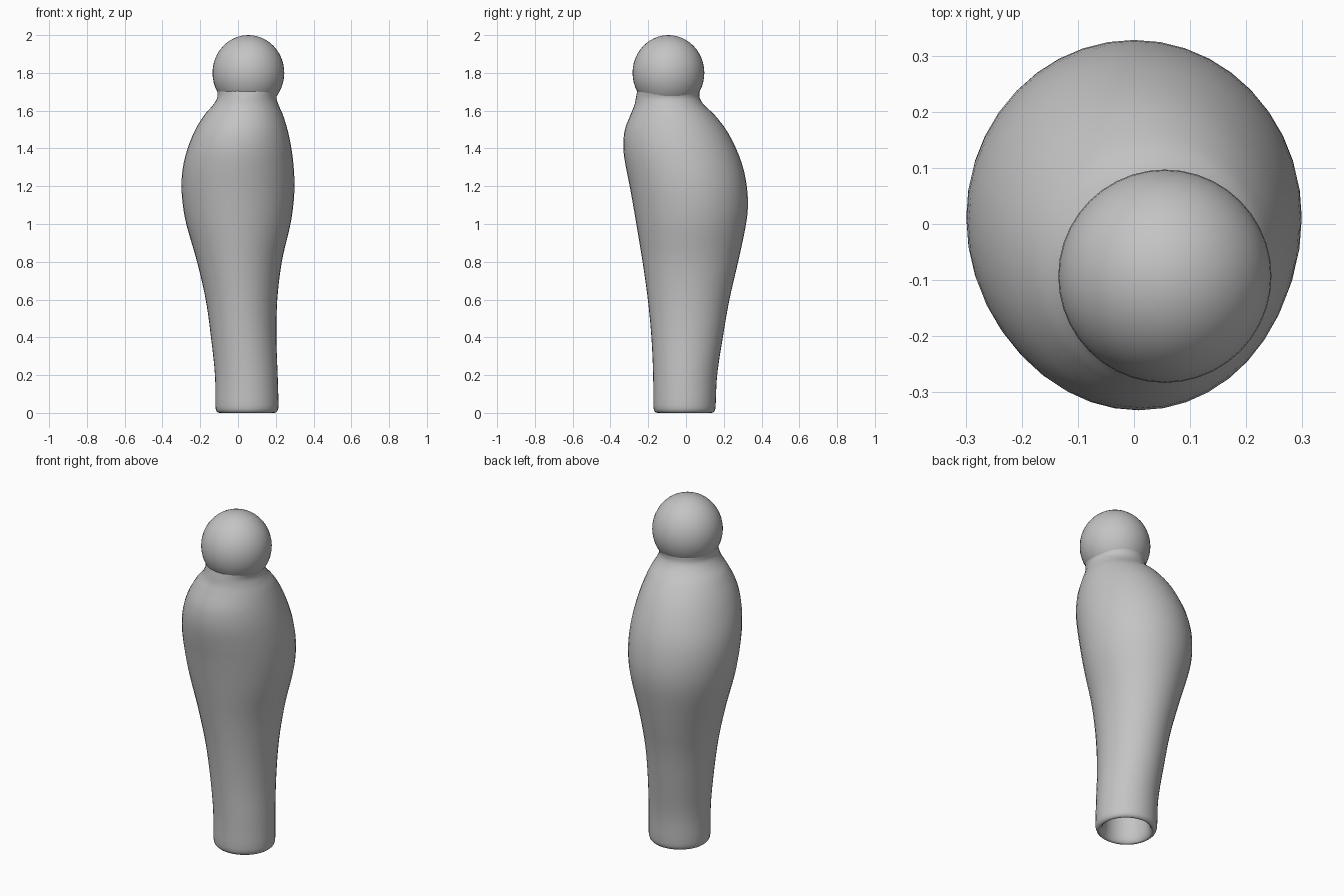
import bpy, bmesh, math

if "Cube" in bpy.data.objects:
    bpy.data.objects.remove(bpy.data.objects["Cube"])

SEGMENTS = 40

grey = bpy.data.materials.new("plain grey")
grey.diffuse_color = (0.55, 0.55, 0.55, 1)
grey.use_nodes = True
grey.node_tree.nodes["Principled BSDF"].inputs["Base Color"].default_value = grey.diffuse_color

# Body outline by height: z, left x, right x, front y, back y
OUTLINE = [
    (0.04, -0.120, 0.215, -0.173, 0.157),
    (0.20, -0.122, 0.210, -0.174, 0.165),
    (0.40, -0.143, 0.203, -0.183, 0.195),
    (0.60, -0.171, 0.208, -0.202, 0.230),
    (0.80, -0.217, 0.232, -0.230, 0.276),
    (1.00, -0.274, 0.278, -0.263, 0.318),
    (1.10, -0.292, 0.293, -0.280, 0.328),
    (1.20, -0.299, 0.299, -0.298, 0.322),
    (1.30, -0.292, 0.295, -0.318, 0.302),
    (1.40, -0.267, 0.283, -0.332, 0.265),
    (1.50, -0.226, 0.262, -0.324, 0.212),
    (1.58, -0.176, 0.237, -0.293, 0.149),
    (1.63, -0.132, 0.215, -0.273, 0.096),
    (1.67, -0.110, 0.204, -0.265, 0.072),
    (1.71, -0.110, 0.218, -0.257, 0.072),
]


def outline_at(z):
    """Smooth cubic through the outline rows."""
    n = len(OUTLINE)
    i = max(k for k in range(n - 1) if OUTLINE[k][0] <= z + 1e-6)
    a, b = OUTLINE[i], OUTLINE[i + 1]
    before, after = OUTLINE[max(i - 1, 0)], OUTLINE[min(i + 2, n - 1)]
    h = b[0] - a[0]
    t = (z - a[0]) / h
    row = [z]
    for k in range(1, 5):
        ma = (b[k] - before[k]) / (b[0] - before[0]) * h
        mb = (after[k] - a[k]) / (after[0] - a[0]) * h
        row.append((2*t**3 - 3*t**2 + 1) * a[k] + (t**3 - 2*t**2 + t) * ma
                   + (3*t**2 - 2*t**3) * b[k] + (t**3 - t**2) * mb)
    return row


def inset(row, amount, z):
    return (z, row[1] + amount, row[2] - amount, row[3] + amount, row[4] - amount)


def finish(obj):
    obj.data.materials.append(grey)
    bpy.ops.object.select_all(action='DESELECT')
    obj.select_set(True)
    bpy.context.view_layer.objects.active = obj
    bpy.ops.object.shade_smooth()


# Hollow body: cavity roof, inner wall, rounded foot rim, outer wall, neck
foot = OUTLINE[0]
rows = [inset(outline_at(1.45), 0.12, 1.45)]
rows += [inset(outline_at(z / 100), 0.045, z / 100) for z in range(140, 9, -10)]
rows += [inset(foot, d, z) for d, z in
         ((0.043, 0.05), (0.038, 0.022), (0.030, 0.006), (0.022, 0.0),
          (0.014, 0.002), (0.006, 0.010), (0.002, 0.022))]
rows += [outline_at(z / 100) for z in range(4, 156, 4)]
rows += [outline_at(z / 100) for z in range(156, 172)]
rows.append(inset(OUTLINE[-1], 0.04, 1.74))

bm = bmesh.new()
rings = []
for z, left, right, front, back in rows:
    cx, cy, rx, ry = (left + right) / 2, (front + back) / 2, (right - left) / 2, (back - front) / 2
    rings.append([bm.verts.new((cx + rx * math.cos(a), cy + ry * math.sin(a), z))
                  for a in (2 * math.pi * s / SEGMENTS for s in range(SEGMENTS))])
for low, high in zip(rings, rings[1:]):
    for s in range(SEGMENTS):
        e = (s + 1) % SEGMENTS
        bm.faces.new((low[s], low[e], high[e], high[s]))
bm.faces.new(rings[0][::-1])
bm.faces.new(rings[-1])
bmesh.ops.recalc_face_normals(bm, faces=bm.faces)
mesh = bpy.data.meshes.new("body")
bm.to_mesh(mesh)
bm.free()
body = bpy.data.objects.new("body", mesh)
bpy.context.collection.objects.link(body)
finish(body)

# Head: slightly tall ball set towards the front right
bpy.ops.mesh.primitive_uv_sphere_add(segments=40, ring_count=24, radius=1,
                                     location=(0.055, -0.093, 1.8))
head = bpy.context.object
head.name = "head"
head.scale = (0.19, 0.19, 0.2)
finish(head)
